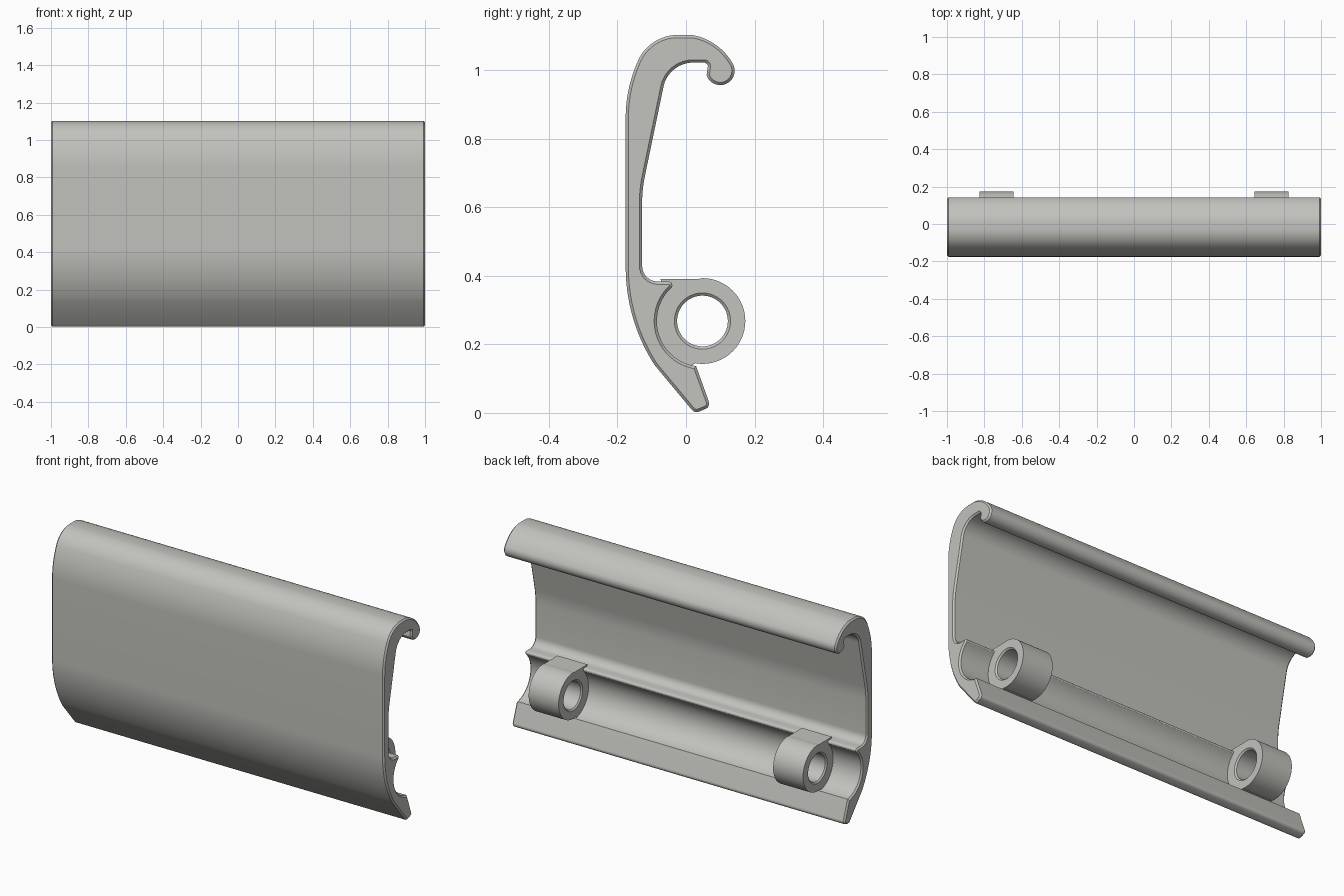
import bpy, bmesh, math
from mathutils import Vector

if "Cube" in bpy.data.objects:
    bpy.data.objects.remove(bpy.data.objects["Cube"])

grey = bpy.data.materials.new("warm light grey")
grey.diffuse_color = (0.54, 0.54, 0.51, 1)
grey.use_nodes = True
grey.node_tree.nodes["Principled BSDF"].inputs["Base Color"].default_value = grey.diffuse_color


def arc(a, b, c, n=10):
    """Points on the circular arc from a through b to c."""
    (ax, ay), (bx, by), (cx, cy) = a, b, c
    d = 2 * (ax * (by - cy) + bx * (cy - ay) + cx * (ay - by))
    A, B, C = ax * ax + ay * ay, bx * bx + by * by, cx * cx + cy * cy
    ox = (A * (by - cy) + B * (cy - ay) + C * (ay - by)) / d
    oy = (A * (cx - bx) + B * (ax - cx) + C * (bx - ax)) / d
    r = math.hypot(ax - ox, ay - oy)
    t0, t1, t2 = (math.atan2(y - oy, x - ox) for x, y in (a, b, c))
    sweep = (t2 - t0) % math.tau
    if (t1 - t0) % math.tau > sweep:
        sweep -= math.tau
    return [(ox + r * math.cos(t0 + sweep * i / n),
             oy + r * math.sin(t0 + sweep * i / n)) for i in range(n + 1)]


def finish(bm, name):
    bmesh.ops.recalc_face_normals(bm, faces=bm.faces)
    me = bpy.data.meshes.new(name)
    bm.to_mesh(me)
    bm.free()
    ob = bpy.data.objects.new(name, me)
    bpy.context.collection.objects.link(ob)
    me.materials.append(grey)
    bpy.ops.object.select_all(action='DESELECT')
    ob.select_set(True)
    bpy.context.view_layer.objects.active = ob
    bpy.ops.object.shade_smooth_by_angle(angle=math.radians(25))
    return ob


CY, CZ = 0.048, 0.268     # pivot axis shared by groove and bosses


def polar(r, deg):
    t = math.radians(deg)
    return (CY + r * math.cos(t), CZ + r * math.sin(t))


# Panel cross-section (y, z): outer skin, hook, inner skin, ledge, groove, toe
profile = (
    arc((-0.092, 0.14), (-0.146, 0.25), (-0.176, 0.42), 14)
    + arc((-0.176, 0.86), (-0.166, 0.95), (-0.141, 1.025))
    + arc((-0.138, 1.032), (-0.102, 1.076), (-0.035, 1.102))
    + arc((0.02, 1.102), (0.092, 1.07), (0.135, 1.021), 12)
    + arc((0.138, 1.016), (0.10, 0.956), (0.06, 0.985), 14)
    + arc((0.063, 1.006), (0.062, 1.017), (0.052, 1.022), 4)
    + arc((0.02, 1.022), (-0.035, 1.002), (-0.067, 0.945), 12)
    + arc((-0.118, 0.70), (-0.125, 0.66), (-0.128, 0.61), 6)
    + arc((-0.128, 0.43), (-0.115, 0.397), (-0.083, 0.383), 8)
    + arc((-0.050, 0.383), (-0.043, 0.380), (-0.040, 0.371), 4)
    + arc(polar(0.133, 132), polar(0.133, 195), polar(0.133, 262), 28)
    + arc((0.066, 0.035), (0.067, 0.022), (0.058, 0.012), 5)
    + arc((0.036, 0.003), (0.026, 0.003), (0.017, 0.009), 4)
)

# Full-length panel with chamfered ends
CH = 0.008
bm = bmesh.new()
rings = [[bm.verts.new((x, y, z)) for y, z in profile] for x in (-1 + CH, 1 - CH)]
n = len(profile)
for i in range(n):
    j = (i + 1) % n
    bm.faces.new((rings[0][i], rings[0][j], rings[1][j], rings[1][i]))
caps = [bm.faces.new(rings[0]), bm.faces.new(rings[1])]
bmesh.ops.recalc_face_normals(bm, faces=bm.faces)
for cap in caps:
    bmesh.ops.inset_region(bm, faces=[cap], thickness=CH, use_even_offset=True)
    for v in cap.verts:
        v.co.x = math.copysign(1, v.co.x)
finish(bm, "curved_panel")


def boss_radius(deg):
    """Round sleeve, flat web on top, seated into the groove at the front."""
    if 90 < deg <= 137:
        return 0.123 / math.sin(math.radians(deg))
    if 137 < deg < 260:
        return 0.138
    return 0.125


# Two drilled pivot bosses, chamfered at the hole mouths
def boss(name, x0, x1):
    bm = bmesh.new()
    N = 72
    c = 0.007
    stations = [(x0, None), (x1, None), (x1, 0.082), (x1 - c, 0.074),
                (x0 + c, 0.074), (x0, 0.082)]
    loops = []
    for x, r in stations:
        loop = []
        for k in range(N):
            deg = 360 * k / N
            y, z = polar(r or boss_radius(deg), deg)
            loop.append(bm.verts.new((x, y, z)))
        loops.append(loop)
    for a, b in zip(loops, loops[1:] + loops[:1]):
        for k in range(N):
            m = (k + 1) % N
            bm.faces.new((a[k], a[m], b[m], b[k]))
    finish(bm, name)


boss("pivot_boss_right", 0.645, 0.825)
boss("pivot_boss_left", -0.825, -0.645)
